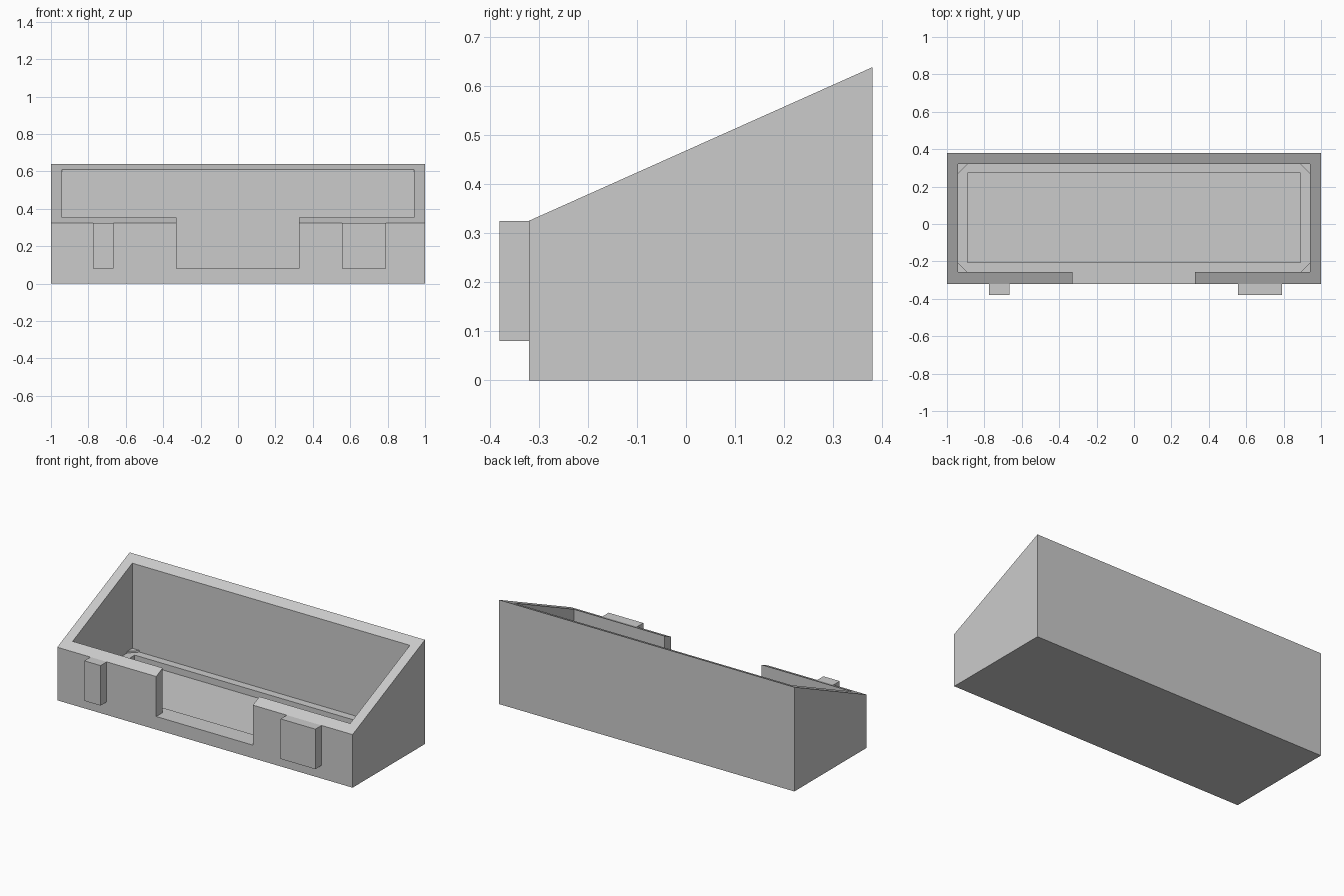
import bpy
import bmesh

cube = bpy.data.objects.get("Cube")
if cube:
    bpy.data.objects.remove(cube, do_unlink=True)

# Single flat colour
grey = bpy.data.materials.new("plain grey")
grey.use_nodes = True
color = (0.6, 0.6, 0.6, 1)
grey.diffuse_color = color
grey.node_tree.nodes["Principled BSDF"].inputs["Base Color"].default_value = color


def prism(name, outline, direction):
    """Extrude a flat outline along a direction into a closed solid."""
    bm = bmesh.new()
    face = bm.faces.new([bm.verts.new(p) for p in outline])
    extruded = bmesh.ops.extrude_face_region(bm, geom=[face], use_keep_orig=True)
    moved = [g for g in extruded["geom"] if isinstance(g, bmesh.types.BMVert)]
    bmesh.ops.translate(bm, verts=moved, vec=direction)
    bmesh.ops.recalc_face_normals(bm, faces=bm.faces)
    mesh = bpy.data.meshes.new(name)
    bm.to_mesh(mesh)
    bm.free()
    mesh.materials.append(grey)
    obj = bpy.data.objects.new(name, mesh)
    bpy.context.collection.objects.link(obj)
    return obj


def box(name, x0, x1, y0, y1, z0, z1):
    base = [(x0, y0, z0), (x1, y0, z0), (x1, y1, z0), (x0, y1, z0)]
    return prism(name, base, (0, 0, z1 - z0))


def cut(target, cutter):
    """Carve the cutter out of the target, then discard it."""
    cutter.hide_render = True
    mod = target.modifiers.new("cut", "BOOLEAN")
    mod.operation = "DIFFERENCE"
    mod.solver = "EXACT"
    mod.object = cutter
    bpy.context.view_layer.objects.active = target
    bpy.ops.object.modifier_apply(modifier=mod.name)
    bpy.data.objects.remove(cutter, do_unlink=True)


FRONT, BACK = -0.32, 0.38
LEDGE, FLOOR = 0.08, 0.04

# Wedge-shaped tray with a sloping rim
side = [(-1, FRONT, 0), (-1, BACK, 0), (-1, BACK, 0.638), (-1, FRONT, 0.325)]
tray = prism("tray_body", side, (2, 0, 0))

# Main cavity, sunken floor and front opening
cut(tray, box("cavity_cutter", -0.94, 0.94, -0.257, 0.32, LEDGE, 1))
cut(tray, box("floor_cutter", -0.89, 0.89, -0.205, 0.272, FLOOR, 0.5))
cut(tray, box("opening_cutter", -0.33, 0.325, -0.5, -0.1, LEDGE, 1))

# Small triangular corner gussets on the ledge
for sx, x_name in ((-1, "right"), (1, "left")):
    for y, dy, y_name in ((-0.257, 0.05, "front"), (0.32, -0.05, "back")):
        corner = [(sx * 0.94, y, LEDGE), (sx * 0.89, y, LEDGE),
                  (sx * 0.94, y + dy, LEDGE)]
        prism(f"corner_gusset_{y_name}_{x_name}", corner, (0, 0, 0.01))

# Raised pads on the front wall
box("front_pad_narrow", -0.775, -0.665, -0.38, FRONT, LEDGE, 0.325)
box("front_pad_wide", 0.555, 0.79, -0.38, FRONT, LEDGE, 0.325)
